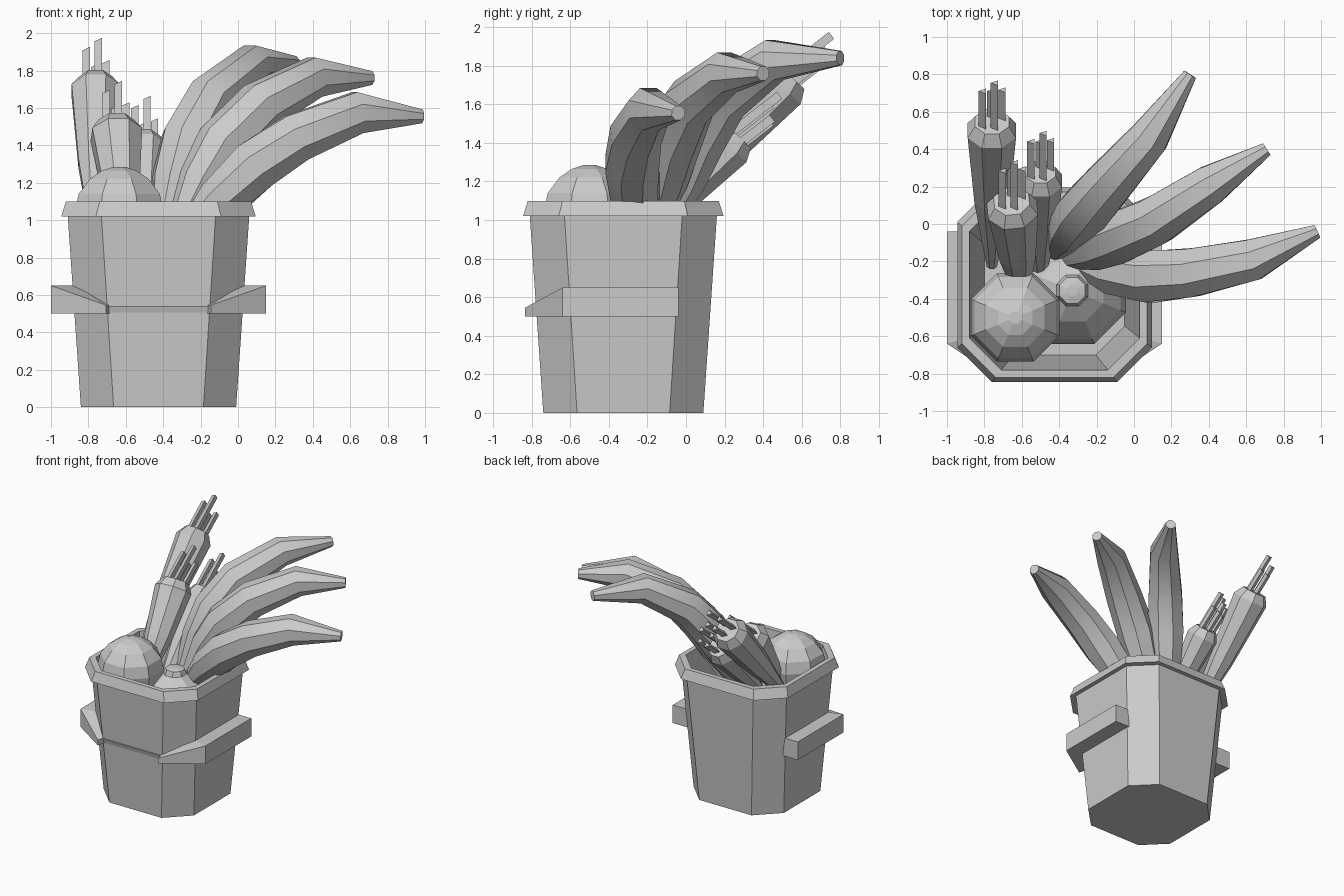
import bpy, bmesh, math
from mathutils import Vector

cube = bpy.data.objects.get("Cube")
if cube:
    bpy.data.objects.remove(cube, do_unlink=True)

grey = bpy.data.materials.new("light_grey")
grey.use_nodes = True
grey.diffuse_color = (0.6, 0.6, 0.6, 1)
grey.node_tree.nodes["Principled BSDF"].inputs["Base Color"].default_value = (0.6, 0.6, 0.6, 1)

CX, CY = -0.425, -0.325  # bucket axis


def loft(name, rings, smooth=0, closed=False):
    """Skin a list of equal-length point rings; cap the ends unless closed."""
    bm = bmesh.new()
    loops = [[bm.verts.new(p) for p in ring] for ring in rings]
    n = len(loops[0])
    pairs = list(zip(loops, loops[1:]))
    if closed:
        pairs.append((loops[-1], loops[0]))
    else:
        bm.faces.new(loops[0])
        bm.faces.new(loops[-1])
    for a, b in pairs:
        for i in range(n):
            j = (i + 1) % n
            bm.faces.new((a[i], a[j], b[j], b[i]))
    bmesh.ops.recalc_face_normals(bm, faces=bm.faces)
    mesh = bpy.data.meshes.new(name)
    bm.to_mesh(mesh)
    bm.free()
    mesh.materials.append(grey)
    obj = bpy.data.objects.new(name, mesh)
    bpy.context.collection.objects.link(obj)
    if smooth:
        bpy.ops.object.select_all(action='DESELECT')
        obj.select_set(True)
        bpy.context.view_layer.objects.active = obj
        bpy.ops.object.shade_smooth_by_angle(angle=math.radians(smooth))
    return obj


def octagon(half, flat, z):
    """Square with chamfered corners around the bucket axis."""
    pts = [(flat, -half), (half, -flat), (half, flat), (flat, half),
           (-flat, half), (-half, flat), (-half, -flat), (-flat, -half)]
    return [(CX + x, CY + y, z) for x, y in pts]


def tube(name, stations, sides=8, smooth=0):
    """Sweep a polygon along (x, y, z, radius) stations."""
    pts = [Vector(s[:3]) for s in stations]
    rings = []
    for i, (p, s) in enumerate(zip(pts, stations)):
        d = (pts[min(i + 1, len(pts) - 1)] - pts[max(i - 1, 0)]).normalized()
        u = d.cross(Vector((0, 0, 1)))
        u = u.normalized() if u.length > 0.01 else Vector((1, 0, 0))
        v = d.cross(u)
        angles = [2 * math.pi * (k + 0.5) / sides for k in range(sides)]
        rings.append([p + s[3] * (u * math.cos(a) + v * math.sin(a)) for a in angles])
    return loft(name, rings, smooth)


# Bucket with flared rim and hollow inside
loft("bucket", [octagon(*r) for r in (
    (0.415, 0.24, 0), (0.485, 0.305, 1.02), (0.52, 0.335, 1.02),
    (0.495, 0.315, 1.10), (0.455, 0.285, 1.10), (0.375, 0.22, 0.1))])

# Side handles, wedge-shaped at the front
for side, label in ((1, "left"), (-1, "right")):
    rings = []
    for xi, yi, xo, yo, top in ((0.26, -0.44, 0.28, -0.51, 0.545),
                                (0.44, -0.275, 0.575, -0.315, 0.65),
                                (0.44, 0.285, 0.575, 0.285, 0.65)):
        rings.append([(CX + side * x, CY + y, z) for x, y, z in (
            (xi, yi, 0.5), (xo, yo, 0.5), (xo, yo, top), (xi, yi, top))])
    loft(label + "_handle", rings)

# Thin strip joining the handles across the front
loft("front_strip", [[(CX + x, CY - y, z) for y, z in (
    (0.44, 0.505), (0.452, 0.505), (0.462, 0.54), (0.44, 0.54))] for x in (-0.27, 0.27)])

# Round fruit: radius and height profiles on a vertical axis
apple = [(0.05, -0.24), (0.17, -0.19), (0.235, -0.09), (0.255, 0.02),
         (0.235, 0.11), (0.17, 0.19), (0.1, 0.235), (0.035, 0.255)]
pear = [(0.06, -0.3), (0.22, -0.22), (0.31, -0.04), (0.28, 0.08),
        (0.18, 0.19), (0.09, 0.25), (0.075, 0.29), (0.03, 0.3)]
for name, x, y, z, prof in (("apple", -0.635, -0.5, 1.03, apple),
                            ("pear", -0.33, -0.355, 0.77, pear)):
    tube(name, [(x, y, z + h, r) for r, h in prof])

# Bananas: curved tapering tubes fanning out to the back left
bananas = {
    "front_banana": [(-0.33, -0.2, 0.85, 0.05), (-0.1, -0.26, 1.1, 0.13), (0.09, -0.28, 1.29, 0.15),
                     (0.31, -0.26, 1.44, 0.14), (0.64, -0.19, 1.575, 0.12), (0.98, -0.04, 1.555, 0.04)],
    "middle_banana": [(-0.35, -0.19, 0.9, 0.05), (-0.2, -0.12, 1.2, 0.13), (-0.08, -0.07, 1.4, 0.15),
                      (0.12, 0.02, 1.61, 0.14), (0.41, 0.21, 1.765, 0.115), (0.71, 0.4, 1.76, 0.04)],
    "back_banana": [(-0.42, -0.15, 0.9, 0.05), (-0.34, -0.03, 1.2, 0.13), (-0.27, 0.06, 1.42, 0.15),
                    (-0.15, 0.2, 1.64, 0.14), (0.08, 0.46, 1.83, 0.115), (0.3, 0.8, 1.84, 0.04)],
}
for name, stations in bananas.items():
    tube(name, stations, 8, 40)

# Carrots leaning backwards, each with cut leaf stalks
stalks = ((-0.045, 0.03, 0.27), (0.02, 0.04, 0.34), (0.0, -0.03, 0.2), (0.06, -0.02, 0.22))
carrots = (("back_carrot", (-0.76, -0.22, 0.92), (-0.76, 0.5, 1.69), 0.14),
           ("right_carrot", (-0.6, -0.4, 0.85), (-0.65, 0.08, 1.46), 0.145),
           ("middle_carrot", (-0.5, -0.28, 0.85), (-0.5, 0.23, 1.38), 0.125))
for name, tip, head, r in carrots:
    a, b = Vector(tip), Vector(head)
    d = (b - a).normalized()
    crown = b + d * 0.07
    tube(name, [(*a, 0.03), (*a.lerp(b, 0.5), r * 0.72), (*b, r), (*crown, r * 0.7)])
    up = Vector((1, 0, 0)).cross(d)
    lean = Vector((0, 0.8, 0.62)).normalized()
    for i, (sx, sv, length) in enumerate(stalks):
        p = crown + Vector((sx, 0, 0)) + up * sv * 1.2 - d * 0.02
        q = p + lean * length * 0.95
        tube(f"{name}_stalk_{i + 1}", [(*p, 0.026), (*q, 0.026)], 3)
